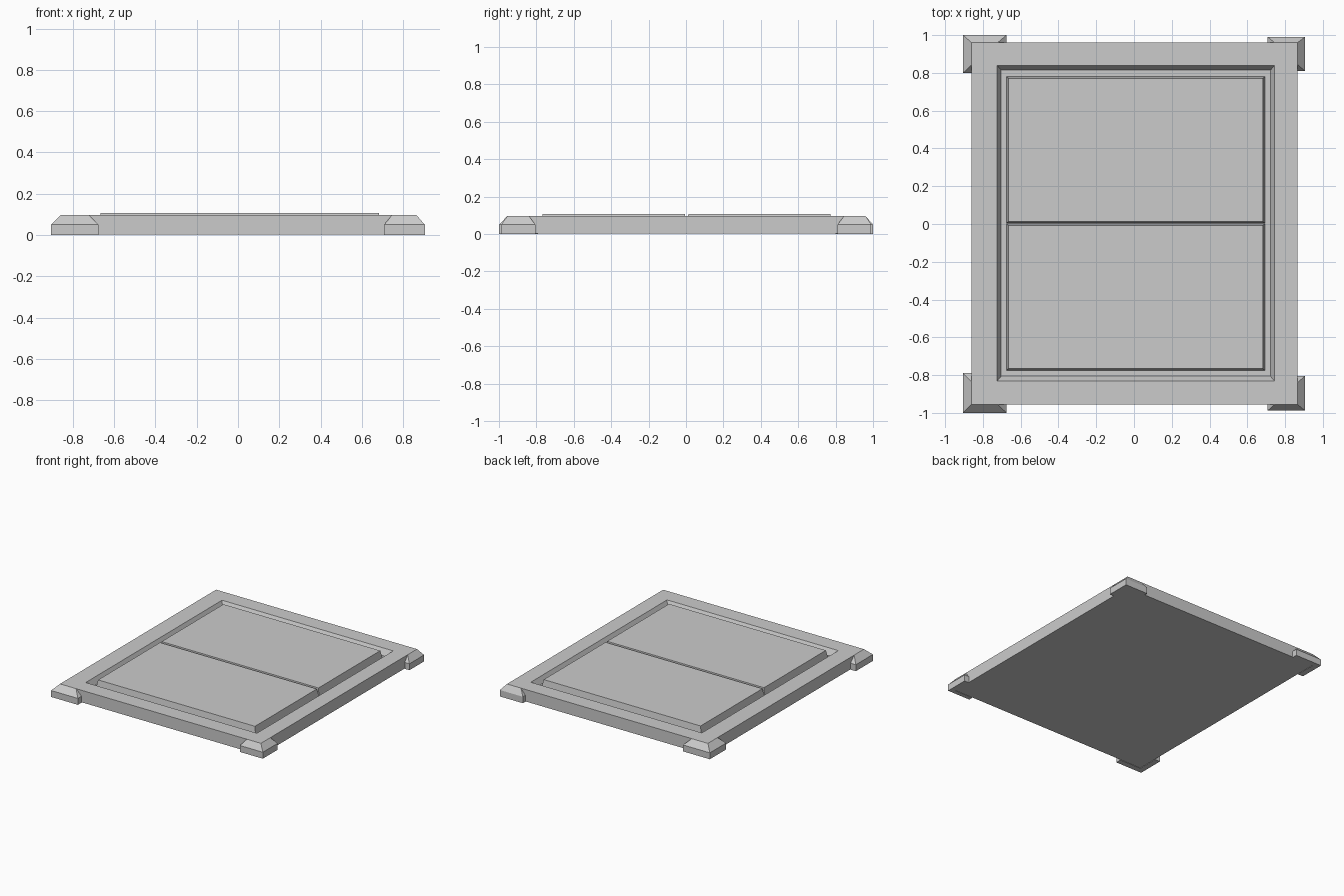
import bpy, bmesh

if "Cube" in bpy.data.objects:
    bpy.data.objects.remove(bpy.data.objects["Cube"])


def finish(bm, name):
    bmesh.ops.recalc_face_normals(bm, faces=bm.faces)
    mesh = bpy.data.meshes.new(name)
    bm.to_mesh(mesh)
    bm.free()
    obj = bpy.data.objects.new(name, mesh)
    bpy.context.collection.objects.link(obj)
    return obj


def loft(name, rects):
    """Closed solid through rectangles given as (x0, x1, y0, y1, z)."""
    bm = bmesh.new()
    rings = [[bm.verts.new(p) for p in
              ((x0, y0, z), (x1, y0, z), (x1, y1, z), (x0, y1, z))]
             for x0, x1, y0, y1, z in rects]
    for a, b in zip(rings, rings[1:]):
        for i in range(4):
            j = (i + 1) % 4
            bm.faces.new((a[i], a[j], b[j], b[i]))
    bm.faces.new(rings[0])
    bm.faces.new(rings[-1])
    return finish(bm, name)


TOP, MID, FLOOR, PANEL = 0.096, 0.05, 0.05, 0.107

# Frame slab with sloped recess
loft("frame", [(-0.86, 0.865, -0.955, 0.96, 0.003),
               (-0.86, 0.865, -0.955, 0.96, TOP),
               (-0.725, 0.745, -0.832, 0.84, TOP),
               (-0.703, 0.722, -0.806, 0.814, FLOOR)])

# Two raised panels with tapered sides
for name, y0, y1 in (("front_panel", -0.775, 0.002), ("back_panel", 0.004, 0.78)):
    e = 0.011
    loft(name, [(-0.676, 0.693, y0, y1, FLOOR),
                (-0.676 + e, 0.693 - e, y0 + e * 0.8, y1 - e * 0.8, PANEL)])


# Corner bracket: two mitred arms wrapped round a frame corner
def bracket(name, corner, outer, end, top_end):
    (cx, cy), (ox, oy), (ax, by), (tx, ty) = corner, outer, end, top_end
    arms = (([(ox, oy), (ax, oy), (ax, cy), (cx, cy)], (tx, cy)),
            ([(ox, oy), (ox, by), (cx, by), (cx, cy)], (cx, ty)))
    bm = bmesh.new()
    for base, tip in arms:
        pts = [(x, y, z) for z in (0, MID) for x, y in base]
        pts += [(cx, cy, TOP), (*tip, TOP)]
        verts = [bm.verts.new(p) for p in pts]
        bmesh.ops.convex_hull(bm, input=verts)
    bmesh.ops.dissolve_limit(bm, angle_limit=0.01, verts=bm.verts, edges=bm.edges)
    finish(bm, name)


bracket("front_left_bracket", (-0.86, -0.955), (-0.905, -1.0), (-0.675, -0.79), (-0.722, -0.835))
bracket("back_left_bracket", (-0.86, 0.96), (-0.905, 1.0), (-0.675, 0.80), (-0.722, 0.842))
bracket("front_right_bracket", (0.865, -0.955), (0.905, -0.988), (0.708, -0.805), (0.745, -0.84))
bracket("back_right_bracket", (0.865, 0.96), (0.905, 0.99), (0.708, 0.81), (0.745, 0.845))
